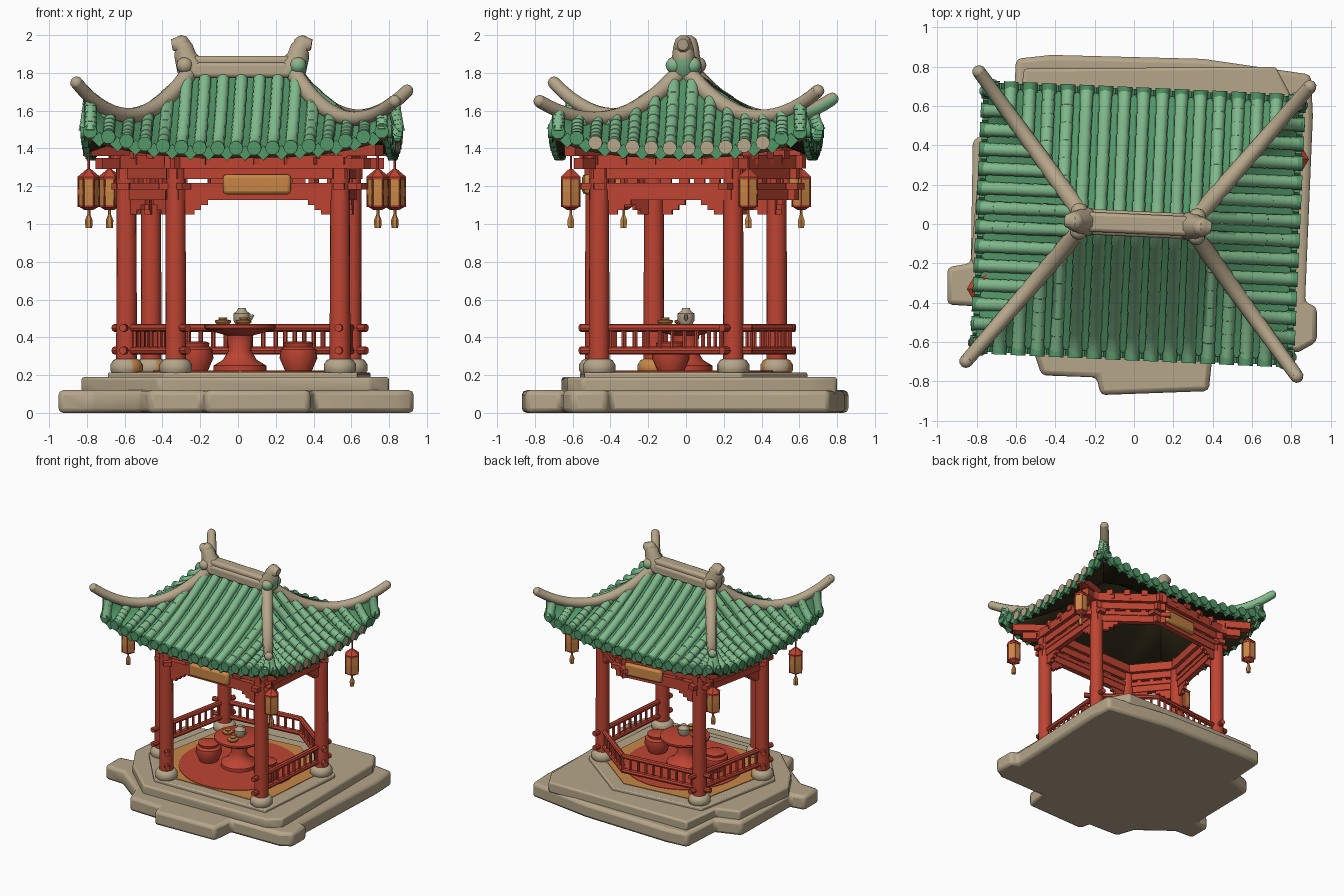
import bpy, bmesh, math
from mathutils import Vector, Matrix

if "Cube" in bpy.data.objects:
    bpy.data.objects.remove(bpy.data.objects["Cube"])


def material(name, *srgb):
    m = bpy.data.materials.new(name)
    m.use_nodes = True
    col = [((c / 255 + 0.055) / 1.055) ** 2.4 for c in srgb] + [1]
    m.diffuse_color = col
    m.node_tree.nodes["Principled BSDF"].inputs["Base Color"].default_value = col
    return m


RED = material("red lacquer", 190, 68, 50)
STONE = material("tan stone", 182, 166, 138)
TILE = material("light green tile", 128, 186, 140)
PAN = material("deep green tile", 82, 150, 103)
GOLD = material("warm gold", 200, 135, 70)
DARK = material("dark underside", 46, 39, 22)


def finish(name, bm, mat, smooth=True, bevel=0):
    bmesh.ops.recalc_face_normals(bm, faces=bm.faces)
    me = bpy.data.meshes.new(name)
    bm.to_mesh(me)
    bm.free()
    me.materials.append(mat)
    ob = bpy.data.objects.new(name, me)
    bpy.context.collection.objects.link(ob)
    if bevel:
        mod = ob.modifiers.new("soft edges", 'BEVEL')
        mod.width, mod.segments = bevel, 2
    if smooth:
        bpy.ops.object.select_all(action='DESELECT')
        ob.select_set(True)
        bpy.context.view_layer.objects.active = ob
        bpy.ops.object.shade_smooth_by_angle(angle=math.radians(40))
    return ob


def paint(ob, mat, rule):
    ob.data.materials.append(mat)
    for f in ob.data.polygons:
        f.material_index = int(rule(f.center, f.normal))


def skin(bm, rings):
    rings = [[bm.verts.new(p) for p in r] for r in rings]
    n = len(rings[0])
    for a, b in zip(rings, rings[1:]):
        for i in range(n):
            j = (i + 1) % n
            bm.faces.new((a[i], a[j], b[j], b[i]))
    bm.faces.new(rings[0])
    bm.faces.new(rings[-1])


def circle(n):
    return [(math.cos(math.tau * i / n), math.sin(math.tau * i / n)) for i in range(n)]


def lathe(bm, x, y, profile, n=16):
    skin(bm, [[(x + r * c, y + r * s, z) for c, s in circle(n)] for r, z in profile])


def sweep(bm, path, radii, n=8):
    path = [Vector(p) for p in path]
    rings = []
    for i, p in enumerate(path):
        t = (path[min(i + 1, len(path) - 1)] - path[max(i - 1, 0)]).normalized()
        side = t.cross(Vector((0, 0, 1)))
        side = side.normalized() if side.length > 0.01 else Vector((1, 0, 0))
        up = side.cross(t)
        rings.append([p + (side * c + up * s) * radii[i] for c, s in circle(n)])
    skin(bm, rings)


def ball(bm, r, p):
    bmesh.ops.create_icosphere(bm, subdivisions=2, radius=r, matrix=Matrix.Translation(p))


def prism(bm, pts, z0, z1):
    skin(bm, [[(x, y, z) for x, y in pts] for z in (z0, z1)])


def bar(bm, a, b, z, w, h, ext=0.0):
    a, b = Vector(a), Vector(b)
    d = (b - a).normalized()
    a, b, s = a - d * ext, b + d * ext, Vector((-d.y, d.x)) * w / 2
    prism(bm, [a - s, b - s, b + s, a + s], z - h / 2, z + h / 2)


def along(a, b, t):
    return Vector(a).lerp(Vector(b), t)


# Plan: six corners, the back one carries no column
BEND = (.2, .55)
PLAN = [(.54, -.46), (.6, .25), BEND, (-.46, .48), (-.59, -.17), (-.33, -.48)]
POSTS = [p for p in PLAN if p != BEND]
EDGES = list(zip(PLAN, PLAN[1:] + PLAN[:1]))


def grown(k):
    return [(x * k, y * k) for x, y in PLAN]


# Stone terrace
bm = bmesh.new()
prism(bm, [(-.6, .84), (-.42, .86), (.35, .84), (.9, .76), (.91, .55), (.87, -.4), (.93, -.42),
           (.93, -.6), (.84, -.65), (.4, -.66), (.38, -.85), (-.17, -.87), (-.19, -.78),
           (-.47, -.77), (-.52, -.62), (-.78, -.42), (-.95, -.41), (-.95, -.22), (-.83, -.2),
           (-.82, .43), (-.62, .5)], 0, .12)
finish("terrace_lower", bm, STONE, bevel=.025)
bm = bmesh.new()
prism(bm, [(-.56, .79), (.72, .8), (.8, .65), (.8, -.55), (.7, -.63), (-.42, -.66),
           (-.7, -.4), (-.83, -.18), (-.78, .4), (-.6, .46)], .1, .19)
finish("terrace_upper", bm, STONE, bevel=.015)
bm = bmesh.new()
prism(bm, grown(1.17), .17, .215)
finish("floor_slab", bm, STONE, bevel=.01)
bm = bmesh.new()
prism(bm, grown(.99), .21, .22)
finish("floor_mat", bm, GOLD, False)
bm = bmesh.new()
lathe(bm, .01, 0, [(.46, .215), (.46, .224)], 40)
finish("round_carpet", bm, RED, False)

# Columns and their drum feet; the two left feet are gilded on the inner side
bm, feet = bmesh.new(), bmesh.new()
for x, y in POSTS:
    lathe(bm, x, y, [(.055, .26), (.052, 1.36)])
    lathe(feet, x, y, [(.07, .2), (.086, .225), (.086, .255), (.07, .28), (.055, .285)])
finish("columns", bm, RED)
paint(finish("column_feet", feet, STONE), GOLD, lambda c, n: c.x < -.4 and n.x > .3)

# Railings on every edge but the open front
bm = bmesh.new()
for a, b in EDGES[:-1]:
    d = (Vector(b) - Vector(a)).normalized() * .1
    ends = [Vector(a) - d * (a != BEND), Vector(b) + d * (b != BEND)]
    for z in (.45, .33):
        sweep(bm, [(*p, z) for p in ends], [.021, .021])
    n = round((Vector(b) - Vector(a)).length / .065)
    for i in range(n + 1):
        p = along(a, b, i / n)
        lathe(bm, p.x, p.y, [(.012, .32), (.012, .45)], 6)
finish("railings", bm, RED)

# Beams, struts, carved corner brackets and eave bracket sets
bm = bmesh.new()
for a, b in EDGES:
    bar(bm, a, b, 1.155, .045, .055, .05)
    bar(bm, a, b, 1.2, .06, .035, .09)
    bar(bm, a, b, 1.268, .06, .06, .05)
    bar(bm, a, b, 1.33, .12, .07, .06)
    length = (Vector(b) - Vector(a)).length
    for i in range(1, 4):
        bar(bm, along(a, b, i / 4 - .04), along(a, b, i / 4 + .04), 1.23, .04, .05)
    n = round(length / .14)
    for i in range(n + 1):
        p = along(a, b, i / n)
        out = p.normalized()
        bar(bm, p * .96, p + out * .07, 1.37, .05, .045)
        bar(bm, p, p + out * .06, 1.335, .07, .04)
    for end, other in ((a, b), (b, a)):
        if end != BEND:
            for k in range(3):
                bar(bm, end, along(end, other, (.17 - .035 * k) / length), 1.115 - .025 * k, .03, .03)
finish("beams_and_brackets", bm, RED, False)

# Lanterns on arms that reach out from the columns
LANTERNS = [((.54, -.46), (.74, -.61)), ((.6, .25), (.83, .33)),
            ((-.46, .48), (-.68, .61)), ((-.59, -.17), (-.79, -.33))]
arms, frames, panes = bmesh.new(), bmesh.new(), bmesh.new()
for post, (x, y) in LANTERNS:
    bar(arms, post, (x, y), 1.39, .07, .06, .01)
    bar(arms, post, (x, y), 1.32, .06, .06, -.07)
    lathe(frames, x, y, [(.006, 1.28), (.006, 1.4)], 6)
    lathe(frames, x, y, [(.058, 1.235), (.06, 1.25), (.03, 1.275), (.012, 1.29)], 6)
    lathe(frames, x, y, [(.025, 1.075), (.05, 1.09), (.05, 1.1)], 6)
    for c, s in circle(6):
        lathe(frames, x + .054 * c, y + .054 * s, [(.005, 1.09), (.005, 1.24)], 4)
    lathe(panes, x, y, [(.053, 1.1), (.056, 1.17), (.053, 1.24)], 6)
    lathe(panes, x, y, [(.018, .98), (.02, 1.02), (.008, 1.05), (.008, 1.08)], 6)
finish("lantern_arms", arms, RED, False)
finish("lantern_frames", frames, RED, False)
finish("lantern_panes", panes, GOLD, False)

# Name boards, left blank
bm = bmesh.new()
bar(bm, (-.08, -.525), (.28, -.515), 1.21, .05, .105)
bar(bm, (-.16, .54), (.16, .575), 1.21, .05, .105)
finish("blank_boards", bm, GOLD, bevel=.018)

# Table, stools and tea things
bm = bmesh.new()
lathe(bm, .01, 0, [(.14, .22), (.14, .25), (.09, .28), (.06, .33), (.07, .41), (.18, .44),
                   (.19, .45), (.19, .465), (.18, .47)], 24)
finish("table", bm, RED)
bm = bmesh.new()
for x, y in ((.32, -.08), (-.23, -.06)):
    lathe(bm, x, y, [(.07, .22), (.1, .29), (.095, .335), (.075, .35), (.08, .37), (.06, .378)], 20)
finish("stools", bm, RED)
bm = bmesh.new()
lathe(bm, .02, 0, [(.03, .465), (.045, .49), (.045, .525), (.025, .54), (.02, .555)], 12)
sweep(bm, [(.02, 0, .49), (.07, 0, .5), (.08, 0, .52)], [.014, .01, .008], 6)
finish("teapot", bm, STONE)
bm = bmesh.new()
for x, y in ((-.08, -.02), (.03, -.11)):
    lathe(bm, x, y, [(.03, .467), (.042, .48), (.042, .49), (.02, .495), (.025, .505)], 10)
finish("tea_cups", bm, GOLD)

# Roof shape: half-size, half ridge, hip curve with its own droop per corner, eave curve
EX, EY, RIDGE, TOP = .805, .675, .29, 1.79
DROOP = {(-1, -1): 0, (1, -1): .08, (1, 1): .035, (-1, 1): .07}
PLACE = Matrix.Translation((.02, 0, 0)) @ Matrix.Rotation(-.045, 4, 'Z')


def hip(s, sx, sy):
    return TOP - .82 * s + .71 * s * s - DROOP[sx, sy] * s ** 3


def roof_point(long_side, sign, c, t, lift=0):
    cs = 1 if c > 0 else -1
    if long_side:
        s = max(0, (abs(c) - RIDGE) / (EX - RIDGE))
        start, end, edge, corner = s * EY, EY, abs(c) / EX, (cs, sign)
    else:
        s = abs(c) / EY
        start, end, edge, corner = RIDGE + s * (EX - RIDGE), EX, s, (sign, cs)
    z0, z1 = hip(s, *corner), 1.39 + .1 * edge ** 3
    d = sign * (start + (end - start) * t)
    z = z0 + (z1 - z0) * (1.3 * t - .3 * t * t) + lift
    return Vector((c, d, z) if long_side else (d, c, z))


SIDES = [(True, -1), (True, 1), (False, -1), (False, 1)]


def roof_sheet(name, lift, mat):
    bm = bmesh.new()
    for long_side, sign in SIDES:
        half = EX if long_side else EY
        grid = [[bm.verts.new(roof_point(long_side, sign, half * (i / 20 - 1), j / 8, lift))
                 for j in range(9)] for i in range(41)]
        for a, b in zip(grid, grid[1:]):
            for j in range(8):
                bm.faces.new((a[j], b[j], b[j + 1], a[j + 1]))
    bmesh.ops.remove_doubles(bm, verts=bm.verts, dist=.0005)
    finish(name, bm, mat).matrix_world = PLACE


roof_sheet("roof_pan_tiles", 0, PAN)
roof_sheet("roof_underside", -.04, DARK)

# Rows of round tiles, end discs and pointed drip tiles
rolls, discs, drips = bmesh.new(), bmesh.new(), bmesh.new()
for long_side, sign in SIDES:
    half, n = (EX * .96, 17) if long_side else (EY * .95, 14)
    step = 2 * half / (n - 1)
    for i in range(n):
        c = -half + i * step
        path, radii = [], []
        for j in range(6):
            for t, r in ((j / 6, .031), ((j + .96) / 6, .034)):
                path.append(roof_point(long_side, sign, c, t, .012))
                radii.append(r)
        sweep(rolls, path, radii, 10)
        out = Vector((0, sign, 0) if long_side else (sign, 0, 0))
        end = roof_point(long_side, sign, c, 1, .012)
        sweep(discs, [end - out * .03, end + out * .02], [.038, .038], 10)
        if i < n - 1:
            low = roof_point(long_side, sign, c + step / 2, 1, -.015)
            sweep(drips, [low - out * .02, low + out * .01], [.04, .04], 4)
finish("roof_round_tiles", rolls, TILE).matrix_world = PLACE
ends = finish("eave_end_discs", discs, PAN)
ends.matrix_world = PLACE
paint(ends, STONE, lambda c, n: n.x > .9 and abs(c.y) < .45)
finish("eave_drip_tiles", drips, PAN, False).matrix_world = PLACE

# Main ridge, upswept hip ridges and curled ridge ends
bm = bmesh.new()
bar(bm, (-RIDGE, 0), (RIDGE, 0), 1.815, .13, .08)
bar(bm, (-RIDGE, 0), (RIDGE, 0), 1.865, .1, .05)
finish("main_ridge", bm, STONE, bevel=.018).matrix_world = PLACE
hips, curls = bmesh.new(), bmesh.new()
for sx in (-1, 1):
    for sy in (-1, 1):
        path = [(sx * (RIDGE - .02 + s * (EX - RIDGE + .02)), sy * (s * EY + .015), hip(s, sx, sy) + .022)
                for s in [i * 1.07 / 16 for i in range(17)]]
        sweep(hips, path, [.046 - .012 * i / 16 for i in range(17)], 10)
        ball(hips, .034, path[-1])
        ball(curls, .045, (sx * .3, sy * .05, 1.84))
    sweep(curls, [(sx * x, 0, z) for x, z in
                  ((.24, 1.8), (.28, 1.84), (.3, 1.89), (.31, 1.93), (.335, 1.955), (.37, 1.95))],
          [.07, .075, .06, .055, .048, .03], 10)
    ball(curls, .048, (sx * .32, 0, 1.952))
# Green glaze left on the back hip tip and at the foot of one ridge end
hip_ob = finish("hip_ridges", hips, STONE)
hip_ob.matrix_world = PLACE
paint(hip_ob, TILE, lambda c, n: c.x < -.62 and c.y > .4 and n.z < .6)
curl_ob = finish("ridge_end_curls", curls, STONE)
curl_ob.matrix_world = PLACE
paint(curl_ob, TILE, lambda c, n: c.x > .27 and c.z < 1.865)
